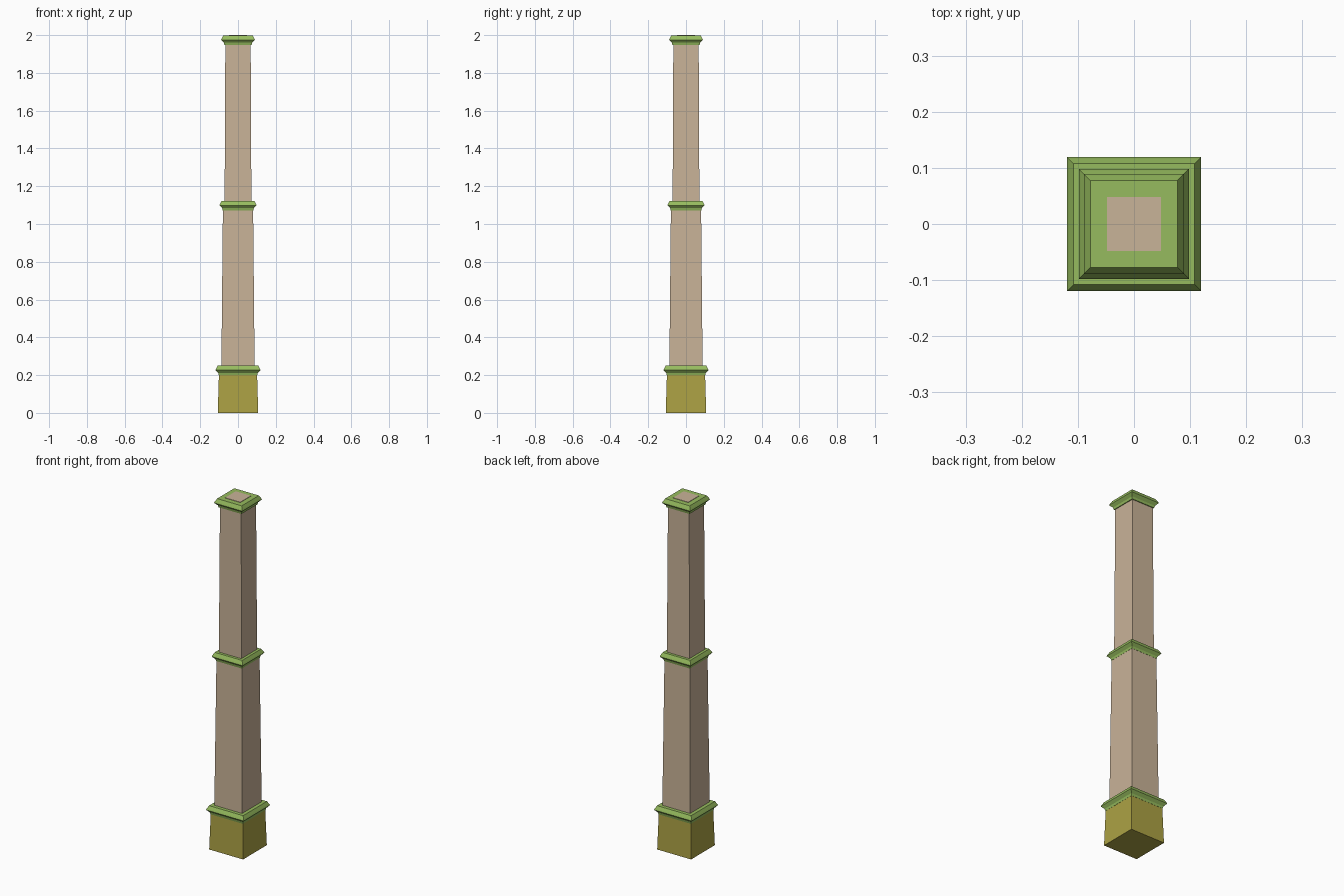
import bpy, bmesh

if "Cube" in bpy.data.objects:
    bpy.data.objects.remove(bpy.data.objects["Cube"])


def material(name, rgb):
    m = bpy.data.materials.new(name)
    m.diffuse_color = (*rgb, 1.0)
    m.use_nodes = True
    m.node_tree.nodes["Principled BSDF"].inputs["Base Color"].default_value = m.diffuse_color
    return m


tan = material("tan_stone", (0.584, 0.451, 0.314))
green = material("green_trim", (0.305, 0.50, 0.112))
olive = material("olive_base", (0.413, 0.361, 0.058))


def square_loft(name, profile, mat):
    """Closed square solid from (half width, height) steps, bottom to top."""
    bm = bmesh.new()
    rings = [[bm.verts.new((sx * r, sy * r, z))
              for sx, sy in ((-1, -1), (1, -1), (1, 1), (-1, 1))]
             for r, z in profile]
    for lo, hi in zip(rings, rings[1:]):
        for i in range(4):
            j = (i + 1) % 4
            bm.faces.new((lo[i], lo[j], hi[j], hi[i]))
    bm.faces.new(rings[0][::-1])
    bm.faces.new(rings[-1])
    mesh = bpy.data.meshes.new(name)
    bm.to_mesh(mesh)
    bm.free()
    mesh.materials.append(mat)
    obj = bpy.data.objects.new(name, mesh)
    bpy.context.collection.objects.link(obj)
    return obj


def trim(name, r, z_top):
    """Moulding: small lip, flare out to r, then bevel in to the top."""
    square_loft(name, [(r - 0.017, z_top - 0.05), (r - 0.014, z_top - 0.038),
                       (r, z_top - 0.023), (r - 0.003, z_top - 0.016),
                       (r - 0.0115, z_top)], green)


# Base block and tapered shafts
square_loft("base_block", [(0.107, 0.0), (0.101, 0.205)], olive)
square_loft("lower_shaft", [(0.088, 0.24), (0.080, 1.08)], tan)
square_loft("upper_shaft", [(0.071, 1.11), (0.067, 1.96)], tan)

# Moulded trims
trim("base_trim", 0.119, 0.25)
trim("middle_trim", 0.098, 1.122)
trim("top_trim", 0.089, 1.998)

# Tan inset on the top
square_loft("top_plate", [(0.049, 1.994), (0.048, 2.0)], tan)
